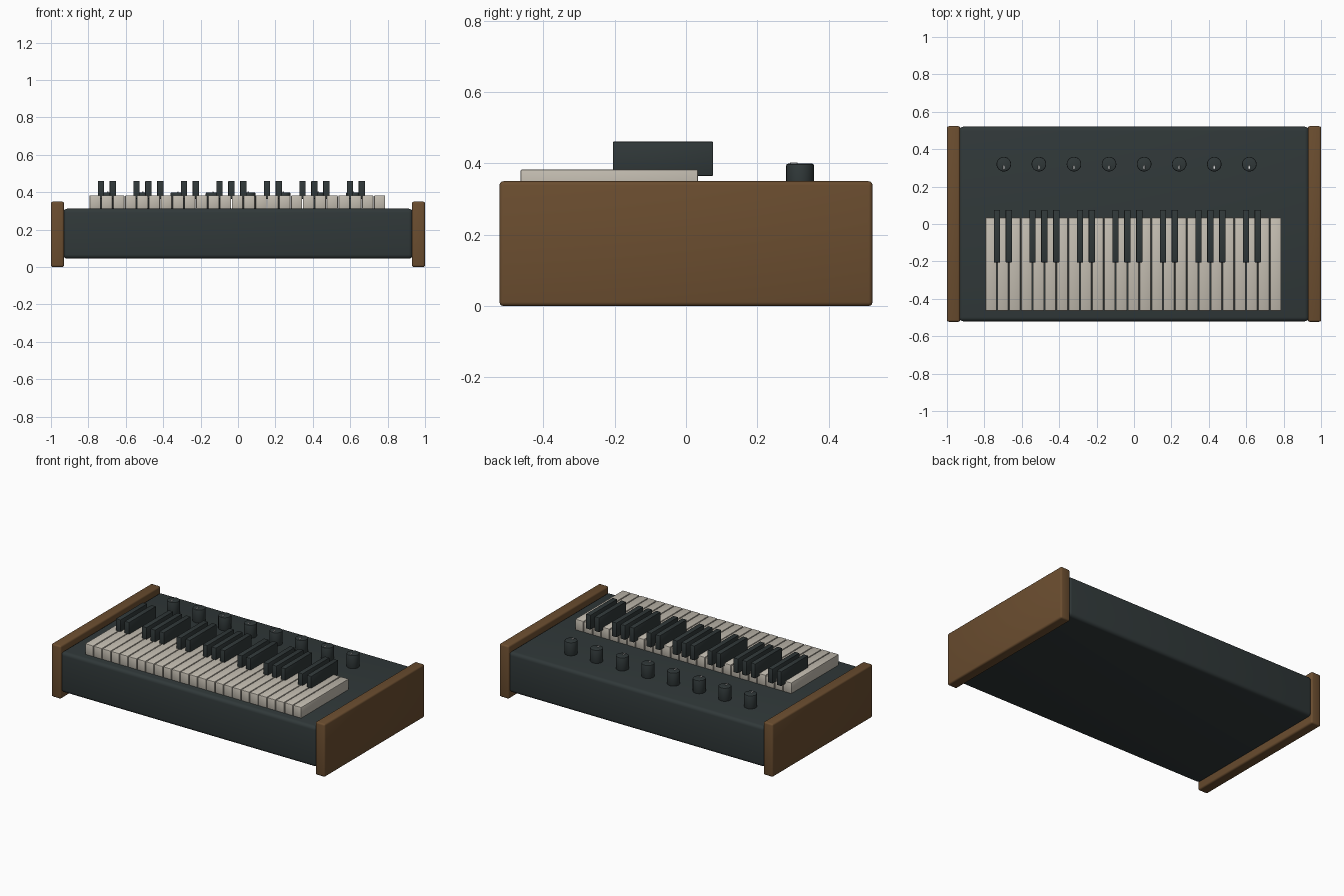
import bpy
import math

if "Cube" in bpy.data.objects:
    bpy.data.objects.remove(bpy.data.objects["Cube"], do_unlink=True)


def material(name, color):
    m = bpy.data.materials.new(name)
    m.use_nodes = True
    m.diffuse_color = (*color, 1)
    m.node_tree.nodes["Principled BSDF"].inputs["Base Color"].default_value = (*color, 1)
    return m


slate = material("dark slate plastic", (0.030, 0.040, 0.041))
wood = material("brown wood", (0.147, 0.075, 0.029))
ivory = material("ivory plastic", (0.55, 0.51, 0.44))
white = material("pointer white", (0.8, 0.8, 0.8))


def finish(name, mat, bevel, segments):
    """Name, colour, bevel and smooth the active object."""
    ob = bpy.context.object
    ob.name = name
    ob.data.materials.append(mat)
    if bevel:
        mod = ob.modifiers.new("Bevel", 'BEVEL')
        mod.width = bevel
        mod.segments = segments
        mod.limit_method = 'ANGLE'
        bpy.ops.object.modifier_apply(modifier=mod.name)
    bpy.ops.object.shade_smooth_by_angle(angle=math.radians(35))
    return ob


def box(name, x, y, z, mat, bevel=0.0, segments=2):
    """Box from (low, high) pairs on each axis."""
    spans = (x, y, z)
    bpy.ops.mesh.primitive_cube_add(size=1, location=[(a + b) / 2 for a, b in spans])
    bpy.context.object.scale = [b - a for a, b in spans]
    bpy.ops.object.transform_apply(location=False, rotation=False, scale=True)
    return finish(name, mat, bevel, segments)


# Case and wooden end cheeks
deck = 0.312
box("case", (-0.935, 0.935), (-0.52, 0.52), (0.045, deck), slate, 0.022, 4)
for side, name in ((1, "left_cheek"), (-1, "right_cheek")):
    x = sorted((side * 0.93, side))
    box(name, x, (-0.523, 0.523), (0, 0.35), wood, 0.011, 3)

# Keyboard: 25 naturals, with sharps on the usual boundaries of each octave
count, pitch, start = 25, 0.0634, -0.796
for i in range(count):
    x = start + i * pitch
    box(f"white_key_{i + 1}", (x + 0.002, x + pitch - 0.002), (-0.464, 0.034),
        (deck - 0.002, 0.383), ivory, 0.005)
    if i % 7 in (1, 2, 4, 5, 6) and i < count - 1:
        box(f"black_key_{i}", (x - 0.017, x + 0.017), (-0.205, 0.076),
            (0.365, 0.461), slate, 0.003)

# Row of control knobs with pointer marks
for i in range(8):
    x = -0.696 + i * 0.1875
    bpy.ops.mesh.primitive_cylinder_add(vertices=32, radius=0.039, depth=0.09,
                                        location=(x, 0.32, deck + 0.042))
    finish(f"knob_{i + 1}", slate, 0.005, 2)
    box(f"knob_pointer_{i + 1}", (x - 0.004, x + 0.004), (0.292, 0.312),
        (0.396, 0.403), white, 0.001, 1)
